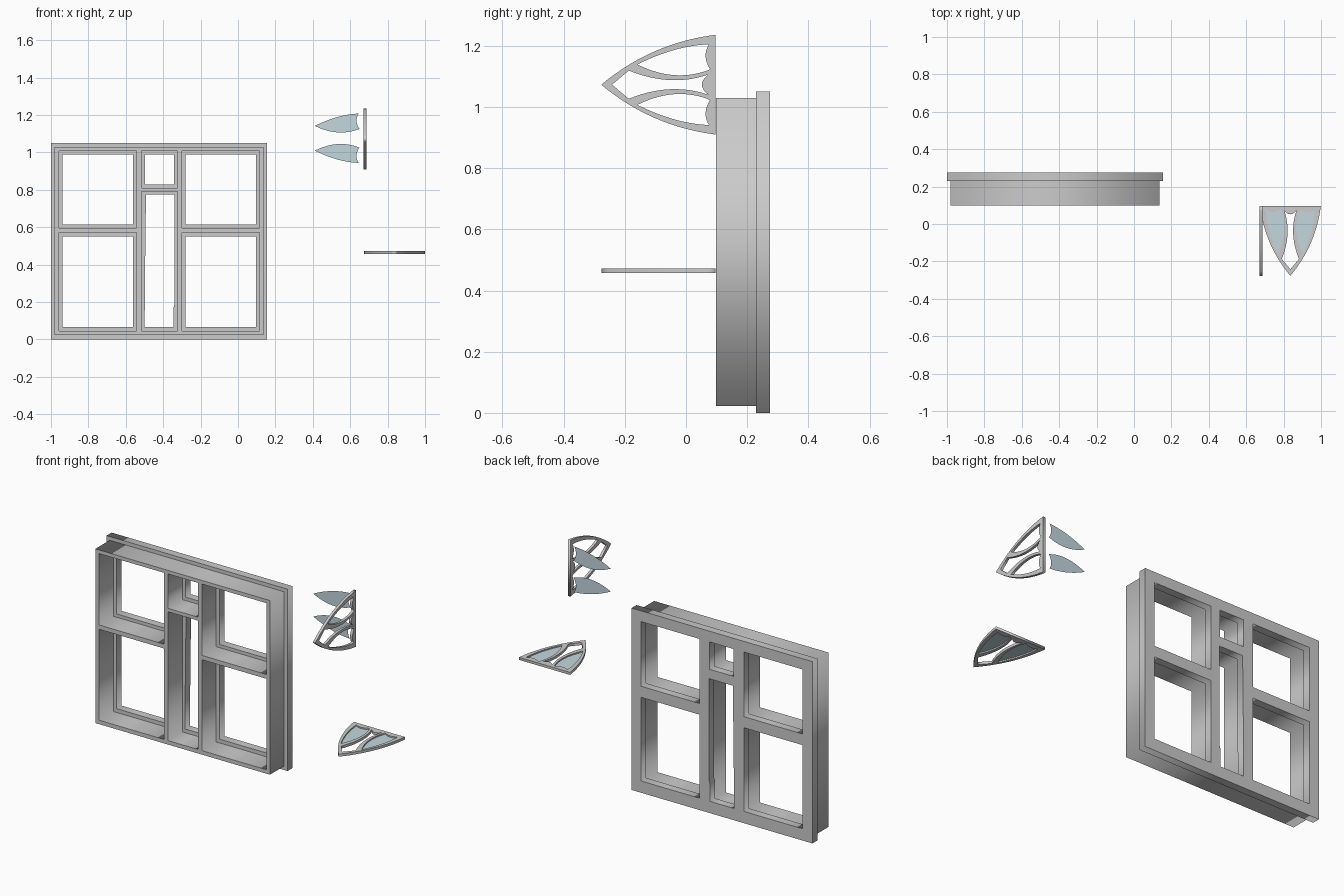
import bpy, bmesh
from mathutils import Matrix, Vector

if "Cube" in bpy.data.objects:
    bpy.data.objects.remove(bpy.data.objects["Cube"])


def bow(a, m, b, n=12):
    """Points from a towards b (b left out), bowed through m."""
    a, m, b = Vector(a), Vector(m), Vector(b)
    c = 2 * m - (a + b) / 2
    return [a * (1 - t) ** 2 + c * 2 * t * (1 - t) + b * t * t
            for t in (i / n for i in range(n))]


def flip(loop):
    return [Vector((p[0], -p[1])) for p in loop]


def rect(x0, x1, z0, z1):
    return [(x0, z0), (x1, z0), (x1, z1), (x0, z1)]


def plate(name, loops, axes, origin, depth=0.0, mat=None):
    """Filled outline with holes; axes = directions of the 2D plane."""
    cu = bpy.data.curves.new(name + "_outline", 'CURVE')
    cu.dimensions, cu.fill_mode, cu.extrude = '2D', 'BOTH', depth / 2
    for loop in loops:
        s = cu.splines.new('POLY')
        s.points.add(len(loop) - 1)
        for pt, p in zip(s.points, loop):
            pt.co = (p[0], p[1], 0, 1)
        s.use_cyclic_u = True
    tmp = bpy.data.objects.new(name + "_tmp", cu)
    bpy.context.collection.objects.link(tmp)
    dg = bpy.context.evaluated_depsgraph_get()
    me = bpy.data.meshes.new_from_object(tmp.evaluated_get(dg))
    bpy.data.objects.remove(tmp)
    u, v = Vector(axes[0]), Vector(axes[1])
    rot = Matrix((u, v, u.cross(v))).transposed().to_4x4()
    me.transform(Matrix.Translation(origin) @ rot)
    bm = bmesh.new()
    bm.from_mesh(me)
    bmesh.ops.remove_doubles(bm, verts=bm.verts, dist=1e-5)
    bmesh.ops.recalc_face_normals(bm, faces=bm.faces)
    bm.to_mesh(me)
    bm.free()
    me.name = name
    me.materials.clear()
    if mat:
        me.materials.append(mat)
    ob = bpy.data.objects.new(name, me)
    bpy.context.collection.objects.link(ob)
    return ob


X, Y, Z = (1, 0, 0), (0, -1, 0), (0, 0, 1)

# Window frame: deep box frame with thin bars
body = [rect(-.98, .135, .023, 1.029)]
for x0, x1 in ((-.957, -.543), (-.30, .115)):
    body += [rect(x0, x1, .046, .571), rect(x0, x1, .596, 1.008)]
body += [rect(-.516, -.323, .046, .79), rect(-.516, -.323, .81, 1.008)]
plate("window_box_frame", body, (X, Z), (0, .1635, 0), .131)

# Wider flange behind it
flange = [rect(-1, .156, 0, 1.05)]
for x0, x1 in ((-.937, -.562), (-.28, .096)):
    flange += [rect(x0, x1, .068, .551), rect(x0, x1, .615, .988)]
flange += [rect(-.497, -.342, .83, .988),
           [(-.499, .068), (-.345, .068), (-.345, .17), (-.339, .19),
            (-.339, .775), (-.492, .775), (-.498, .27)]]
plate("window_flange", flange, (X, Z), (0, .252, 0), .046)

# Pointed tracery profile: u runs from the base to the tip, v sideways
edge = bow((0, .163), (.199, .109), (.374, 0), 16)
outline = edge + [Vector((.374, 0))] + flip(edge[::-1])
lancet = (bow((.022, .132), (.137, .113), (.256, .066))
          + bow((.256, .066), (.134, .031), (.018, .05))
          + bow((.018, .05), (.033, .092), (.022, .132), 8))
side = bow((.284, .046), (.15, .015), (.024, .033))
foil = bow((.024, .033), (.045, 0), (.024, -.033), 8)
middle = [Vector((.339, 0))] + side + foil + [Vector((.024, -.033))] + flip(side[::-1])
tracery = [outline, lancet, flip(lancet), middle]

glass = bpy.data.materials.new("glass")
glass.diffuse_color = (.55, .68, .73, 1)
glass.use_nodes = True
glass.node_tree.nodes["Principled BSDF"].inputs["Base Color"].default_value = glass.diffuse_color

# Upright tracery and its loose panes
plate("upright_tracery", tracery, (Y, Z), (.679, .097, 1.073), .015)
# Flat tracery with fitted panes
plate("flat_tracery", tracery, (Y, X), (.836, .097, .465), .015)
for tag, pane in (("a", lancet), ("b", flip(lancet))):
    plate("loose_pane_" + tag, [pane], ((-1, 0, 0), Z), (.667, .099, 1.076), 0, glass)
    plate("fitted_pane_" + tag, [pane], (Y, X), (.836, .097, .465), 0, glass)
